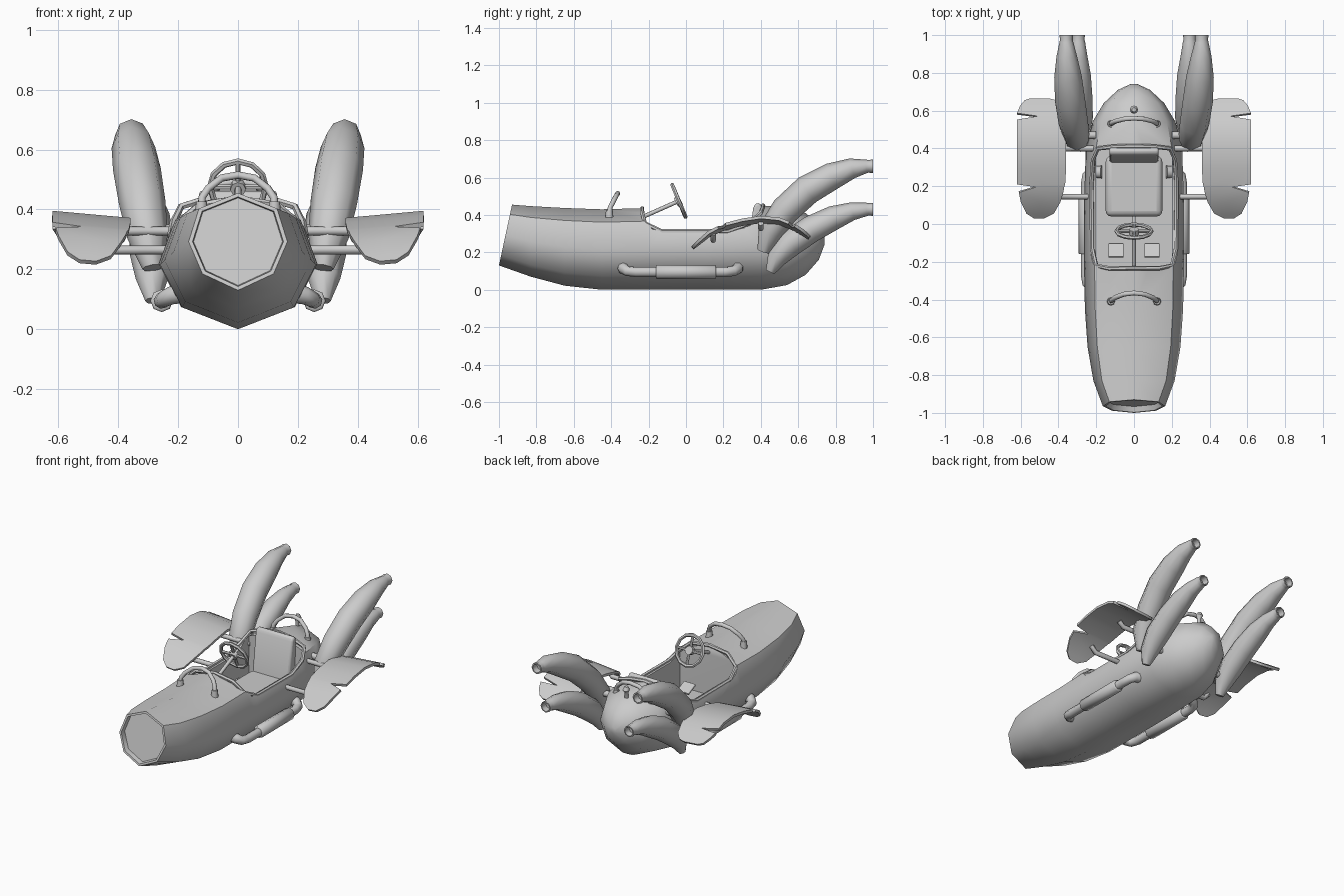
import bpy, bmesh, math
from mathutils import Vector

old = bpy.data.objects.get("Cube")
if old:
    bpy.data.objects.remove(old)

grey = bpy.data.materials.new("plain_grey")
grey.use_nodes = True
grey.diffuse_color = (0.6, 0.6, 0.6, 1)
grey.node_tree.nodes["Principled BSDF"].inputs["Base Color"].default_value = (0.6, 0.6, 0.6, 1)


def make(name, verts, faces, angle=50):
    mesh = bpy.data.meshes.new(name)
    mesh.from_pydata([tuple(v) for v in verts], [], faces)
    bm = bmesh.new()
    bm.from_mesh(mesh)
    bmesh.ops.recalc_face_normals(bm, faces=bm.faces)
    bm.to_mesh(mesh)
    bm.free()
    ob = bpy.data.objects.new(name, mesh)
    bpy.context.collection.objects.link(ob)
    mesh.materials.append(grey)
    smooth(ob, angle)
    return ob


def activate(ob):
    bpy.ops.object.select_all(action="DESELECT")
    ob.select_set(True)
    bpy.context.view_layer.objects.active = ob


def smooth(ob, angle=50):
    activate(ob)
    bpy.ops.object.shade_smooth_by_angle(angle=math.radians(angle))


def apply(ob, kind, **settings):
    mod = ob.modifiers.new(kind.lower(), kind)
    for key, value in settings.items():
        setattr(mod, key, value)
    activate(ob)
    bpy.ops.object.modifier_apply(modifier=mod.name)


def loft(name, rings, angle=50, caps=True, loop=False):
    n = len(rings[0])
    verts = [v for ring in rings for v in ring]
    faces = []
    for i in range(len(rings) if loop else len(rings) - 1):
        a, b = i * n, (i + 1) % len(rings) * n
        faces += [(a + k, a + (k + 1) % n, b + (k + 1) % n, b + k) for k in range(n)]
    if caps and not loop:
        faces += [tuple(range(n)), tuple(range(len(verts) - n, len(verts)))]
    return make(name, verts, faces, angle)


def tube(name, path, radii, sides=8, loop=False, caps=True):
    pts = [Vector(p) for p in path]
    if not isinstance(radii, (list, tuple)):
        radii = [radii] * len(pts)
    rings, side = [], None
    for i, p in enumerate(pts):
        before = pts[i - 1] if i or loop else p
        after = pts[(i + 1) % len(pts)] if i + 1 < len(pts) or loop else p
        t = (after - before).normalized()
        side = side or t.orthogonal()
        side = (side - t * side.dot(t)).normalized()
        up = t.cross(side)
        rings.append([p + radii[i] * (math.cos(a) * side + math.sin(a) * up)
                      for a in (2 * math.pi * k / sides for k in range(sides))])
    return loft(name, rings, 50, caps, loop)


def box(name, lo, hi, bevel=0.0):
    c = [(x, y, z) for x in (lo[0], hi[0]) for y in (lo[1], hi[1]) for z in (lo[2], hi[2])]
    ob = make(name, c, [(0, 1, 3, 2), (4, 5, 7, 6), (0, 1, 5, 4), (2, 3, 7, 6), (0, 2, 6, 4), (1, 3, 7, 5)])
    if bevel:
        apply(ob, "BEVEL", width=bevel, segments=3)
        smooth(ob, 40)
    return ob


def cut(ob, cutter):
    apply(ob, "BOOLEAN", operation="DIFFERENCE", object=cutter, solver="EXACT")
    bpy.data.objects.remove(cutter)


# Hull: eight-sided sections as bottom y, top y, half width, bottom z, top z
SECTION = [(0, 0), (.72, .17), (1, .5), (.79, .84), (0, 1), (-.79, .84), (-1, .5), (-.72, .17)]


def section(y0, y1, w, z0, z1):
    return [(w * u, y0 + (y1 - y0) * v, z0 + (z1 - z0) * v) for u, v in SECTION]


nose = section(-1, -.93, .165, .13, .455)
stations = [(-.83, .215, .07, .447), (-.65, .246, .022, .437), (-.45, .26, 0, .43), (-.2, .265, 0, .437),
            (.1, .265, 0, .44), (.4, .255, 0, .45), (.54, .22, .025, .442), (.64, .16, .08, .41),
            (.71, .085, .16, .35), (.74, .02, .24, .28)]
middle = Vector((0, -.965, .2925))


def shrink(factor, depth):
    return [middle.lerp(Vector(v), factor) + Vector((0, depth, 0)) for v in nose]


# Recessed nose panel inside a thin rim
hull = loft("hull", [shrink(.9, .03), shrink(.92, 0), nose] + [section(y, y, w, a, b) for y, w, a, b in stations])

# Cockpit: scooped side openings, then the inner well
scoop = [(-.235, .6), (-.235, .41), (-.215, .355), (-.18, .325), (-.13, .31), (.22, .31),
         (.31, .33), (.37, .38), (.405, .43), (.41, .6)]
cut(hull, loft("scoop_cutter", [[(x, y, z) for y, z in scoop] for x in (-.5, .5)]))
cut(hull, box("well_cutter", (-.2, -.225, .12), (.2, .395, .7)))
smooth(hull, 50)

# Rolled lip around the opening
half = [(.0, -.235, .435), (.13, -.235, .415), (.2, -.22, .355), (.222, -.13, .312), (.225, .22, .312),
        (.217, .34, .355), (.19, .4, .41), (.1, .41, .438), (0, .412, .45)]
tube("cockpit_rim", half + [(-x, y, z) for x, y, z in half[-2:0:-1]], .012, 6, loop=True)

# Seat, pedals and floor tunnel
box("seat_cushion", (-.15, .04, .11), (.15, .36, .2), .03)
seat = [(.32, .15), (.36, .44), (.375, .465), (.4, .46), (.41, .43), (.395, .15)]
back = loft("seat_back", [[(x, y, z) for y, z in seat] for x in (-.13, .13)])
apply(back, "BEVEL", width=.012, segments=2)
smooth(back, 45)
box("floor_tunnel", (-.008, -.225, .11), (.008, .04, .14))
for side, label in ((1, "left"), (-1, "right")):
    pedal = box(label + "_pedal", (-.04, -.04, -.008), (.04, .04, .008), .004)
    pedal.location = (side * .095, -.14, .17)
    pedal.rotation_euler.x = math.radians(-25)

# Steering wheel
hub, up, across = Vector((0, -.038, .475)), Vector((0, -.38, .92)), Vector((1, 0, 0))
spin = [hub + .093 * (math.cos(a) * across + math.sin(a) * up)
        for a in (2 * math.pi * k / 12 for k in range(12))]
tube("steering_wheel", spin, .011, 6, loop=True)
for k in range(0, 12, 3):
    tube("wheel_spoke", [hub, spin[k]], .009, 6)
tube("wheel_hub", [hub - Vector((0, .016, .008)), hub + Vector((0, .01, .005))], .026)
tube("steering_column", [(0, -.24, .385), hub], .011)

# Grab handles on the front and rear decks
for name, y, z, lean in (("front_handle", -.41, .405, .045), ("rear_handle", .53, .385, .03)):
    arch = [(.122, 0, 0), (.12, .1, .035), (.1, .45, .065), (.055, .85, .1), (0, 1, .11)]
    arch += [(-x, v, h) for x, v, h in arch[-2::-1]]
    tube(name, [(x, y + lean * v, z + h) for x, v, h in arch], .013)
    for x in (-.122, .122):
        tube(name + "_foot", [(x, y, z - .02), (x, y, z + .022)], [.022, .018])
tube("rear_knob", [(0, .6, .4), (0, .6, .45), (0, .605, .47), (0, .605, .49)], [.012, .012, .022, .012])

# Curved exhaust horns: y, z, radius
upper = [(.415, .205, .035), (.45, .31, .068), (.53, .425, .078), (.65, .535, .08), (.78, .607, .073),
         (.89, .65, .054), (.965, .66, .036), (.975, .66, .034), (1, .66, .036)]
lower = [(.45, .095, .025), (.485, .17, .055), (.56, .25, .072), (.67, .325, .072), (.79, .385, .065),
         (.89, .42, .048), (.965, .43, .036), (.975, .43, .033), (1, .43, .035)]
# Fin outline: y, inner x, outer x, height
fin = [(.035, .475, .53, .212), (.06, .425, .57, .235), (.12, .39, .6, .285), (.17, .375, .61, .31),
       (.198, .37, .52, .322), (.212, .365, .62, .327), (.3, .36, .62, .35), (.4, .36, .62, .365),
       (.5, .36, .62, .355), (.55, .36, .62, .335), (.568, .365, .51, .327), (.583, .37, .62, .32),
       (.62, .38, .605, .298), (.65, .41, .58, .275), (.66, .45, .55, .267)]

for s, label in ((1, "left_"), (-1, "right_")):
    for name, rows, x0, x1 in (("upper_horn", upper, .285, .358), ("lower_horn", lower, .285, .295)):
        path = [(s * (x0 + (x1 - x0) * min(1, (z - rows[0][1]) / (rows[-1][1] - rows[0][1]))), y, z)
                for y, z, r in rows]
        radii = [r for y, z, r in rows]
        # The mouth folds back inside so the outlet is hollow
        end = Vector(path[-1])
        path += [end + Vector((0, .0005, 0)), end - Vector((0, .04, 0))]
        radii += [.028, .026]
        sides = 8
        rings = []
        for i, p in enumerate(path):
            a, b = Vector(path[max(i - 1, 0)]), Vector(path[min(i + 1, len(rows) - 1)])
            t = (b - a).normalized() if i < len(rows) - 1 else Vector((0, 1, 0))
            u = (Vector((1, 0, 0)) - t * t.x).normalized()
            v = u.cross(t)
            rings.append([Vector(p) + radii[i] * (math.cos(q) * u + math.sin(q) * v)
                          for q in (2 * math.pi * k / sides for k in range(sides))])
        loft(label + name, rings, 60)
    tube(label + "upper_stub", [(s * .2, .47, .33), (s * .29, .47, .33)], .02)
    tube(label + "lower_stub", [(s * .17, .5, .2), (s * .28, .5, .2)], .02)

    # Notched fin sheet
    verts, faces = [], []
    for y, a, b, z in fin:
        verts += [(s * x, y, z + .09 * (x - .37)) for x in (a, (a + b) / 2, b)]
    for i in range(len(fin) - 1):
        for k in (0, 1):
            j = i * 3 + k
            faces.append((j, j + 1, j + 4, j + 3))
    sheet = make(label + "fin", verts, faces)
    apply(sheet, "SOLIDIFY", thickness=.016, offset=0)
    smooth(sheet, 40)
    tube(label + "front_strut", [(s * .2, .145, .265), (s * .42, .145, .265), (s * .45, .145, .3)], .015)
    tube(label + "rear_strut", [(s * .19, .4, .328), (s * .42, .4, .328), (s * .45, .4, .355)], .015)

    # Side pipe with muffler
    tube(label + "side_pipe", [(s * .17, -.335, .125), (s * .225, -.335, .112), (s * .248, -.315, .1),
                               (s * .255, -.27, .095), (s * .255, .21, .095), (s * .248, .255, .1),
                               (s * .225, .275, .112), (s * .17, .275, .125)],
         [.036, .03, .027, .027, .027, .027, .03, .036])
    tube(label + "muffler", [(s * .255, -.16, .095), (s * .255, -.155, .095), (s * .255, .155, .095),
                             (s * .255, .16, .095)], [.032, .038, .038, .032])
